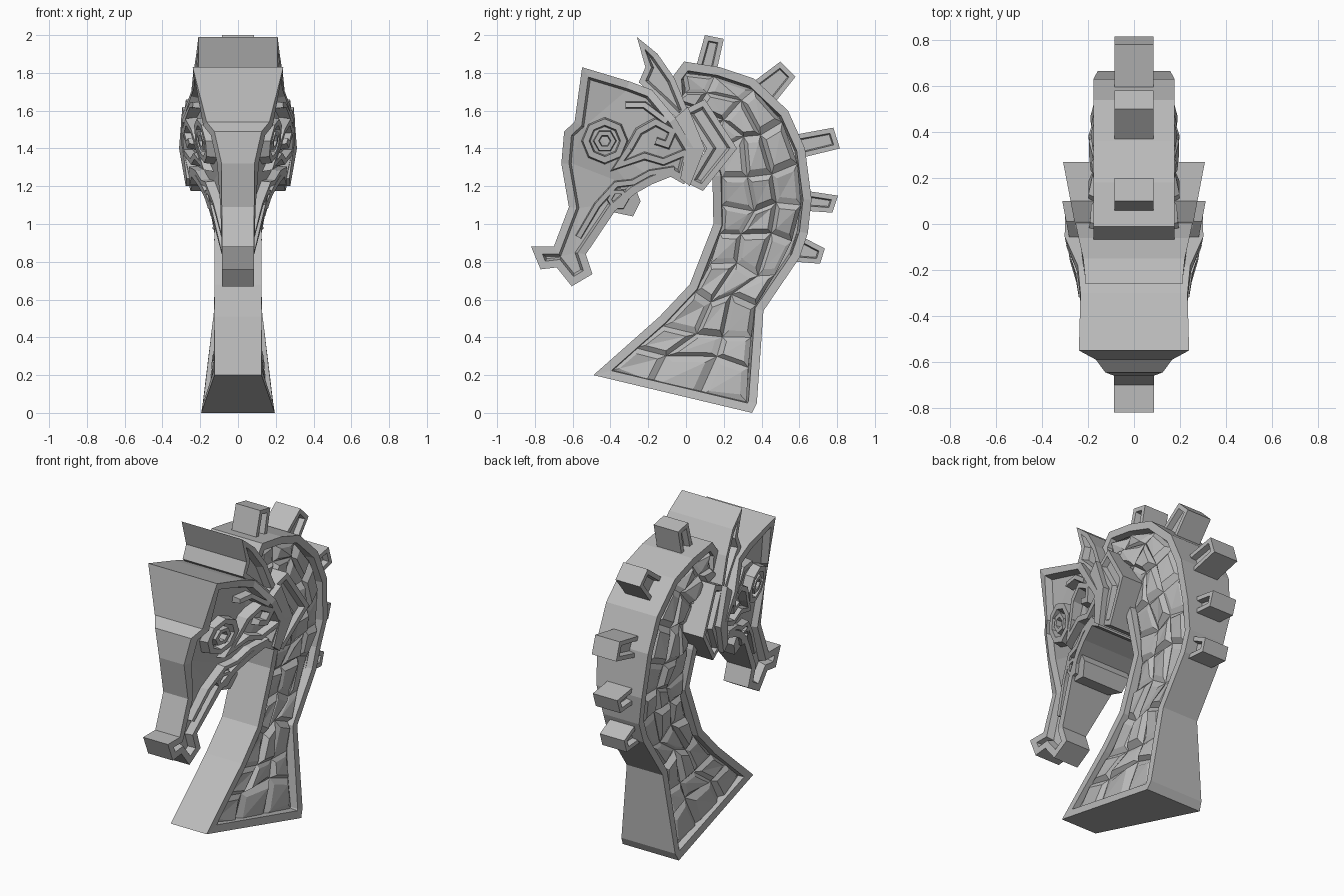
import bpy
import bmesh
import math
import random
from mathutils import Vector

if "Cube" in bpy.data.objects:
    bpy.data.objects.remove(bpy.data.objects["Cube"], do_unlink=True)

random.seed(4)
GRAY = 0.5
stone = bpy.data.materials.new("gray stone")
stone.use_nodes = True
stone.diffuse_color = (GRAY, GRAY, GRAY, 1)
stone.node_tree.nodes["Principled BSDF"].inputs["Base Color"].default_value = (GRAY, GRAY, GRAY, 1)


# Half widths of the parts, as rules over the side profile (y, z)
def clamp(value, low, high):
    return max(low, min(high, value))


def head_width(y, z):
    crown_taper = max(0, z - 1.55) * max(0, y + 0.55)
    nose_taper = 0.35 * max(0, -0.55 - y)
    return max(0.086, 0.046 + 0.23 * y + 0.175 * z - crown_taper - nose_taper)


def neck_width(y, z):
    flare = 0.07 * clamp((0.55 - z) / 0.55, 0, 1) ** 1.3 * clamp((y + 0.48) / 0.83, 0, 1)
    return 0.125 + flare + clamp(0.25 * (z - 1), 0, 0.052)


def ear_width(y, z):
    return 0.21 + 0.22 * max(0, y + 0.2)


def collar_width(y, z):
    return 0.257 + 0.19 * y - 0.1 * max(0, 1.4 - z)


def front_collar_width(y, z):
    return collar_width(y, z) + 0.036


def spike_width(y, z):
    return 0.085


# Mitred sideways offset of a profile; positive is to the left of travel
def offset(points, distance, closed=True):
    points = [Vector(p) for p in points]
    result = []
    count = len(points)
    for i, p in enumerate(points):
        before = p - points[i - 1]
        after = points[(i + 1) % count] - p
        if not closed and i == 0:
            before = after
        if not closed and i == count - 1:
            after = before
        n1 = Vector((-before.y, before.x)).normalized()
        n2 = Vector((-after.y, after.x)).normalized()
        n = (n1 + n2).normalized()
        result.append(p + n * distance / max(n.dot(n1), 0.4))
    return result


def finish(name, bm):
    bmesh.ops.recalc_face_normals(bm, faces=bm.faces)
    bmesh.ops.triangulate(bm, faces=[f for f in bm.faces if len(f.verts) > 4])
    mesh = bpy.data.meshes.new(name)
    bm.to_mesh(mesh)
    bm.free()
    mesh.materials.append(stone)
    obj = bpy.data.objects.new(name, mesh)
    bpy.context.collection.objects.link(obj)


def bridge(bm, a, b, closed=True):
    count = len(a)
    for i in range(count if closed else count - 1):
        j = (i + 1) % count
        bm.faces.new((a[i], a[j], b[j], b[i]))


# Solid slab across the model, with an optional sunken panel on each flank
def plate(name, points, width, rim=0, depth=0.03, slope=0.012):
    area = sum(points[i - 1][0] * p[1] - p[0] * points[i - 1][1] for i, p in enumerate(points))
    if area < 0:
        points = points[::-1]
    bm = bmesh.new()
    outer = []
    for side in (-1, 1):
        rings = [(points, 0)]
        if rim:
            rings += [(offset(points, rim), 0), (offset(points, rim + slope), depth)]
        loops = [[bm.verts.new((side * (width(y, z) - sink), y, z)) for y, z in ring]
                 for ring, sink in rings]
        for a, b in zip(loops, loops[1:]):
            bridge(bm, a, b)
        bm.faces.new(loops[-1])
        outer.append(loops[0])
    bridge(bm, outer[0], outer[1])
    finish(name, bm)


# Raised chamfered strip on both flanks
def ridge(name, path, width, half=0.025, closed=False):
    bm = bmesh.new()
    for side in (-1, 1):
        rails = []
        for across, sink in ((half, 0.08), (half * 0.6, 0), (-half * 0.6, 0), (-half, 0.08)):
            rails.append([bm.verts.new((side * (width(y, z) - sink), y, z))
                          for y, z in offset(path, across, closed)])
        for i in range(len(rails)):
            bridge(bm, rails[i - 1], rails[i], closed)
        if not closed:
            bm.faces.new([r[0] for r in rails])
            bm.faces.new([r[-1] for r in rails])
    finish(name, bm)


def ring_path(y, z, radius, sides):
    return [(y + radius * math.cos(math.tau * i / sides), z + radius * math.sin(math.tau * i / sides))
            for i in range(sides)]


# Neck with a raised border; its deep panel is filled by the scales
neck = [(-0.49, 0.2), (0.35, 0), (0.375, 0.05), (0.41, 0.54), (0.6, 0.82), (0.645, 0.95), (0.665, 1.13),
        (0.63, 1.4), (0.54, 1.6), (0.36, 1.77), (0.18, 1.83), (-0.01, 1.86), (-0.07, 1.78),
        (-0.05, 1.5), (0.1, 1.38), (0.14, 1.25), (0.145, 1), (0.02, 0.68), (-0.14, 0.51)]
plate("neck", neck, neck_width, rim=0.045, depth=0.11)

# Faceted scales, laid in rows between the throat and nape lines
throat = [(-0.41, 0.225), (-0.27, 0.345), (-0.12, 0.46), (0.05, 0.64), (0.13, 0.79), (0.18, 0.95),
          (0.19, 1.1), (0.19, 1.25), (0.15, 1.38), (0.07, 1.46), (0.01, 1.54), (-0.04, 1.6)]
nape = [(0.32, 0.06), (0.33, 0.24), (0.345, 0.4), (0.37, 0.57), (0.47, 0.73), (0.56, 0.91),
        (0.61, 1.1), (0.59, 1.32), (0.51, 1.54), (0.36, 1.71), (0.15, 1.78), (-0.02, 1.8)]
COLUMNS = 3
grid = []
for a, b in zip(throat, nape):
    line = []
    for column in range(COLUMNS + 1):
        t = column / COLUMNS
        p = Vector(a).lerp(Vector(b), t)
        if 0 < column < COLUMNS:
            p += Vector((random.uniform(-1, 1), random.uniform(-1, 1))) * 0.04
        bulge = 0.03 * math.sin(math.pi * t) * clamp(2 * (p.y - 0.8), 0, 1)
        line.append(Vector((neck_width(*p) - 0.04 + bulge, p.x, p.y)))
    grid.append(line)
bm = bmesh.new()
for lower, upper in zip(grid, grid[1:]):
    for c in range(COLUMNS):
        corners = [lower[c], lower[c + 1], upper[c + 1], upper[c]]
        center = sum(corners, Vector()) / 4
        tilt = [random.uniform(0.006, 0.036) for _ in corners]
        tops = [center.lerp(p, 0.66) + Vector((h, 0, 0)) for p, h in zip(corners, tilt)]
        for side in (-1, 1):
            base, top = [[bm.verts.new((side * p.x, p.y, p.z)) for p in loop]
                         for loop in (corners, tops)]
            bridge(bm, base, top)
            bm.faces.new(top[:3])
            bm.faces.new((top[0], top[2], top[3]))
            bm.faces.new(base[::-1])
finish("neck_scales", bm)

# Mane spikes: two tip corners, then two root corners pushed into the neck
spikes = [
    [(0.1, 2), (0.2, 1.98), (0.16, 1.8), (0.05, 1.82)],
    [(0.5, 1.86), (0.58, 1.78), (0.46, 1.63), (0.34, 1.74)],
    [(0.78, 1.51), (0.815, 1.4), (0.63, 1.355), (0.59, 1.475)],
    [(0.805, 1.15), (0.775, 1.06), (0.63, 1.07), (0.64, 1.175)],
    [(0.735, 0.87), (0.71, 0.79), (0.58, 0.8), (0.62, 0.93)],
]
for number, corners in enumerate(spikes):
    tip_a, tip_b, root_b, root_a = [Vector(p) for p in corners]
    root_b += (root_b - tip_b) * 0.3
    root_a += (root_a - tip_a) * 0.3
    plate(f"mane_spike_{number + 1}", [tip_a, tip_b, root_b, root_a], spike_width,
          rim=0.026, depth=0.035, slope=0.006)

# Head with a raised border
head = [(-0.55, 1.83), (-0.59, 1.54), (-0.645, 1.49), (-0.66, 1.32), (-0.62, 1.09), (-0.7, 0.88),
        (-0.82, 0.88), (-0.77, 0.76), (-0.685, 0.77), (-0.605, 0.67), (-0.495, 0.735),
        (-0.53, 0.84), (-0.375, 1.07), (-0.27, 1.16), (-0.18, 1.21), (-0.08, 1.25), (-0.01, 1.21),
        (0.04, 1.4), (-0.055, 1.56), (-0.18, 1.71), (-0.3, 1.755)]
plate("head", head, head_width, rim=0.04, depth=0.045)

# Ear crest and the two collars behind the cheek
plate("ear_crest", [(-0.26, 1.99), (-0.15, 1.9), (-0.06, 1.77), (0.01, 1.6), (-0.03, 1.54),
                    (-0.13, 1.64), (-0.25, 1.75), (-0.215, 1.83)], ear_width, rim=0.03, depth=0.04)
plate("back_collar", [(0.1, 1.66), (0.27, 1.4), (0.09, 1.175), (0, 1.22), (0.11, 1.4), (-0.02, 1.6)],
      collar_width, rim=0.03, depth=0.03)
plate("front_collar", [(0.01, 1.62), (0.1, 1.4), (0.02, 1.2), (-0.03, 1.24), (0, 1.4), (-0.06, 1.56)],
      front_collar_width)

# Jaw knob and its curl
plate("jaw_knob", [(-0.42, 1.08), (-0.375, 1.06), (-0.28, 1.04), (-0.24, 1.12), (-0.26, 1.17),
                   (-0.36, 1.19)], lambda y, z: head_width(y, z) - 0.02)
ridge("jaw_curl", ring_path(-0.36, 1.13, 0.045, 6), head_width, half=0.016, closed=True)

# Eye and raised face ornaments
ridge("eye_ring", ring_path(-0.43, 1.44, 0.1, 8), head_width, half=0.026, closed=True)
ridge("pupil_ring", ring_path(-0.43, 1.44, 0.045, 6), head_width, half=0.018, closed=True)
ridge("temple_curl", [(-0.3, 1.4), (-0.25, 1.49), (-0.16, 1.54), (-0.07, 1.49), (-0.1, 1.42),
                      (-0.16, 1.44)], head_width)
ridge("cheek_band", [(-0.3, 1.4), (-0.36, 1.31), (-0.22, 1.36), (-0.12, 1.33), (0, 1.38)], head_width)
ridge("jaw_band", [(-0.57, 0.93), (-0.47, 1.1), (-0.37, 1.21), (-0.28, 1.22), (-0.19, 1.27),
                   (-0.06, 1.29)], head_width, half=0.022)
ridge("brow_band", [(-0.32, 1.63), (-0.22, 1.63), (-0.1, 1.54)], head_width, half=0.022)
